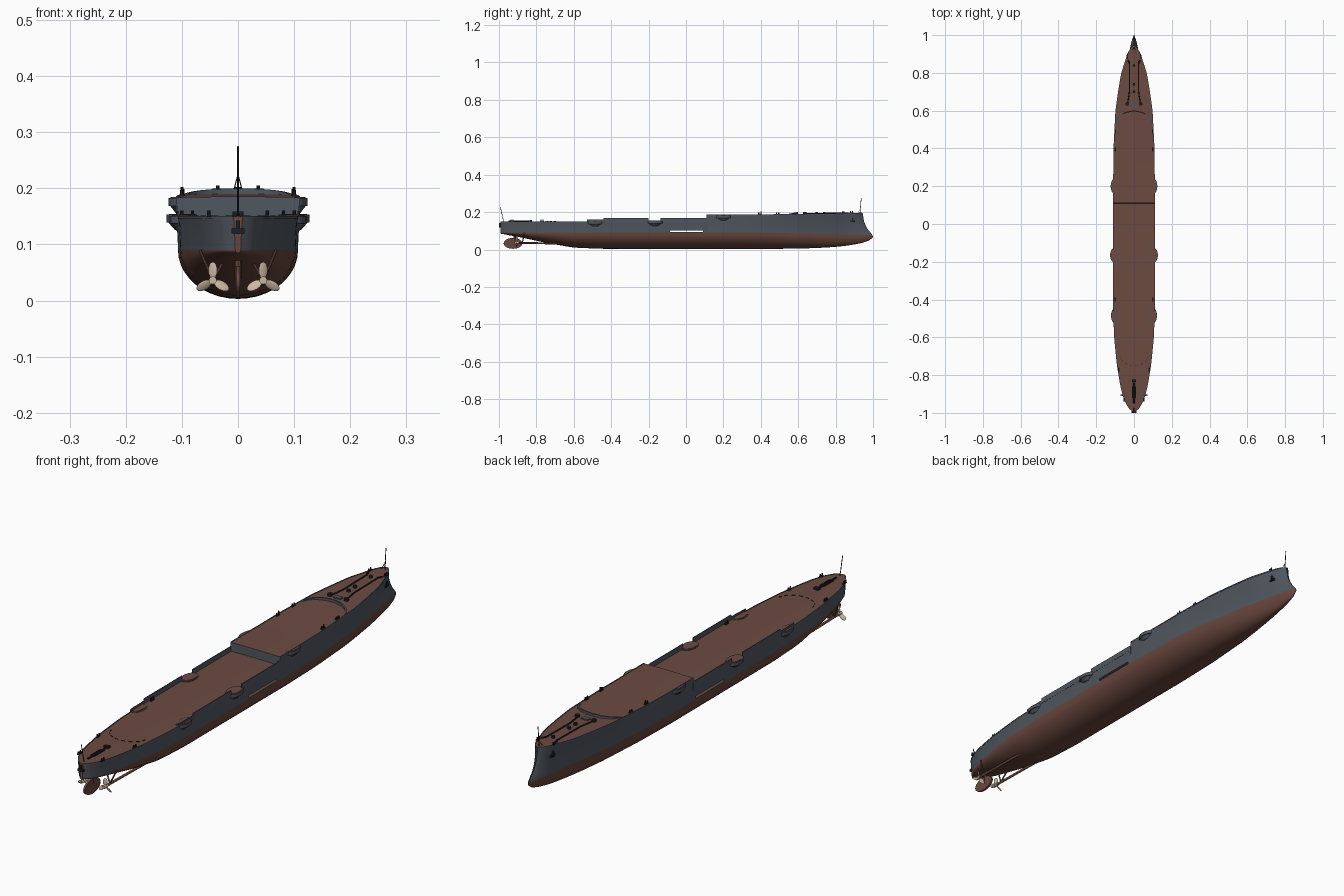
import bpy, bmesh, math
from mathutils import Vector, Matrix

cube = bpy.data.objects.get("Cube")
if cube:
    bpy.data.objects.remove(cube)


def material(name, r, g, b):
    m = bpy.data.materials.new(name)
    m.use_nodes = True
    m.diffuse_color = (r, g, b, 1)
    m.node_tree.nodes["Principled BSDF"].inputs["Base Color"].default_value = (r, g, b, 1)
    return m


GREY = material("hull grey", .08, .094, .115)
RED = material("bottom red", .14, .062, .046)
DECK = material("deck brown", .15, .07, .053)
BLACK = material("fitting black", .012, .014, .018)
TAN = material("propeller tan", .6, .47, .36)


def finish(name, bm, *mats):
    bmesh.ops.recalc_face_normals(bm, faces=bm.faces)
    mesh = bpy.data.meshes.new(name)
    bm.to_mesh(mesh)
    bm.free()
    ob = bpy.data.objects.new(name, mesh)
    bpy.context.collection.objects.link(ob)
    for m in mats:
        mesh.materials.append(m)
    bpy.ops.object.select_all(action='DESELECT')
    ob.select_set(True)
    bpy.context.view_layer.objects.active = ob
    bpy.ops.object.shade_smooth_by_angle(angle=math.radians(35))
    return ob


def lerp_table(table, x, col=1):
    for a, b in zip(table, table[1:]):
        if x <= b[0]:
            t = max(0, (x - a[0]) / (b[0] - a[0]))
            return a[col] + (b[col] - a[col]) * t
    return table[-1][col]


# Hull stations: position, keel height, waterline half-breadth, deck half-breadth
STATIONS = [(-.992, .085, .003, .006), (-.98, .083, .02, .024), (-.95, .077, .038, .043),
            (-.9, .068, .055, .062), (-.85, .058, .067, .073), (-.75, .036, .085, .09),
            (-.6, .01, .102, .105), (-.45, .004, .107, .11), (.2, .003, .107, .11),
            (.4, .003, .1, .108), (.6, .005, .08, .098), (.7, .008, .064, .084),
            (.8, .014, .046, .067), (.88, .023, .031, .048), (.94, .035, .02, .034),
            (.98, .048, .01, .019), (1, .066, .001, .003)]
STEM = [(.07, 1), (.085, .993), (.11, .968), (.15, .952), (.2, .944)]
STEP = .11


def station(y, col):
    # light smoothing of the piecewise table
    e = .02 if abs(y) < .9 else .004
    return sum(lerp_table(STATIONS, y + k * e, col) for k in (-1, 0, 1)) / 3


def deck_z(y):
    return .149 if y < STEP else .184 + .011 * max(0, (y - .3) / .7)


def water_z(y):
    return .09 - .012 * max(0, (y - .4) / .6)


def rake(y, z):
    return y + max(0, (y - .8) / .2) * (lerp_table(STEM, z) - 1)


def side_x(y, z):
    w, d, zw = station(y, 2), station(y, 3), water_z(y)
    f = max(0, (z - zw) / (deck_z(y) - zw))
    return w + (d - w) * f ** 1.4


UNDER, TOPSIDE = 10, 6


def section(y):
    k, w, zw, h = station(y, 1), station(y, 2), water_z(y), deck_z(y)
    pts = []
    for i in range(UNDER):
        a = i / UNDER * math.pi / 2
        pts.append((w * math.sin(a), zw - (zw - k) * math.cos(a)))
    heights = [zw, .094, .103] + [.103 + (h - .103) * i / 4 for i in range(1, 5)]
    pts += [(side_x(y, z), z) for z in heights]
    pts += [(station(y, 3) / 2, h + .001), (0, h + .0015)]
    return [Vector((x, rake(y, z), z)) for x, z in pts]


# Hull shell, decks, step bulkhead and the side slots
SLOT = (-.085, .09)
ys = sorted([-.992 + 1.992 * i / 90 for i in range(91)] + [-.985, -.975, .99, *SLOT, STEP - .0005, STEP])
bm = bmesh.new()
for side in (-1, 1):
    rows = [[bm.verts.new((p.x * side, p.y, p.z)) for p in section(y)] for y in ys]
    for j, (a, b) in enumerate(zip(rows, rows[1:])):
        for i in range(len(a) - 1):
            if i == UNDER + 1 and SLOT[0] <= ys[j] < SLOT[1]:
                continue
            f = bm.faces.new((a[i], a[i + 1], b[i + 1], b[i]))
            bulkhead = ys[j] < STEP <= ys[j + 1]
            f.material_index = 0 if i < UNDER else 1 if i < UNDER + TOPSIDE or bulkhead else 2
    bm.faces.new(rows[0])
bmesh.ops.remove_doubles(bm, verts=bm.verts, dist=.0001)
finish("hull", bm, RED, GREY, DECK)


def wall(name, pts, mat, thick=.003):
    """Upright wall along points of x, y, bottom, top."""
    bm = bmesh.new()
    rings = []
    for i, (x, y, lo, hi) in enumerate(pts):
        a, b = pts[max(0, i - 1)], pts[min(len(pts) - 1, i + 1)]
        n = Vector((a[1] - b[1], b[0] - a[0])).normalized() * thick / 2
        rings.append([bm.verts.new(c) for c in ((x - n.x, y - n.y, lo), (x + n.x, y + n.y, lo),
                                               (x + n.x, y + n.y, hi), (x - n.x, y - n.y, hi))])
    for a, b in zip(rings, rings[1:]):
        for i in range(4):
            bm.faces.new((a[i], a[i - 1], b[i - 1], b[i]))
    bm.faces.new(rings[0])
    bm.faces.new(rings[-1])
    return finish(name, bm, mat)


def edge_wall(name, y0, y1, rise, n=12):
    for side, label in ((1, "left"), (-1, "right")):
        pts = []
        for i in range(n + 1):
            y = y0 + (y1 - y0) * i / n
            h = deck_z(y)
            pts.append((side * (station(y, 3) - .001), rake(y, h), h - .003, h + rise))
        wall(f"{label}_{name}", pts, GREY)


edge_wall("aft_deck_edge", -.99, -.53, .002, 40)
edge_wall("fore_deck_edge", STEP, .995, .002, 40)
edge_wall("low_bulwark", -.53, -.44, .011)
edge_wall("aft_bulwark", -.44, -.2, .02)
edge_wall("gun_bay_edge", -.2, -.135, .004)
edge_wall("midship_bulwark", -.135, STEP, .02)

# Breakwater on the foredeck and the dashed ring on the aft deck
arc = [math.pi * i / 32 for i in range(33)]
wall("breakwater", [(.094 * math.cos(a), .535 + .062 * math.sin(a), .182, .188 + .012 * math.sin(a))
                    for a in arc], GREY, .006)
for i in range(1, 32, 4):
    wall("deck_ring_segment", [(.075 * math.cos(a), -.69 - .06 * math.sin(a), .149, .152)
                               for a in arc[i:i + 3]], BLACK, .002)


def solid(name, mat, loc, scale, r2=1, seg=16, rot=None):
    """Cylinder or cone, scaled to half sizes."""
    bm = bmesh.new()
    bmesh.ops.create_cone(bm, cap_ends=True, segments=seg, radius1=r2, radius2=1, depth=2)
    m = Matrix.Translation(loc) @ (rot or Matrix()) @ Matrix.Diagonal((*scale, 1))
    bmesh.ops.transform(bm, matrix=m, verts=bm.verts)
    return finish(name, bm, mat)


def rod(name, mat, a, b, r, seg=8):
    a, b = Vector(a), Vector(b)
    rot = (b - a).to_track_quat('Z', 'Y').to_matrix().to_4x4()
    return solid(name, mat, (a + b) / 2, (r, r, (b - a).length / 2), seg=seg, rot=rot)


def box(name, mat, loc, size):
    bm = bmesh.new()
    bmesh.ops.create_cube(bm, size=1)
    bmesh.ops.transform(bm, matrix=Matrix.Translation(loc) @ Matrix.Diagonal((*size, 1)), verts=bm.verts)
    return finish(name, bm, mat)


def bollard(x, y):
    z = deck_z(y)
    box("bollard_base", BLACK, (x, y, z + .002), (.007, .02, .004))
    for dy in (-.006, .006):
        solid("bollard_post", BLACK, (x, y + dy, z + .006), (.003, .003, .006), seg=8)


for s in (-1, 1):
    # Gun sponsons
    for y, top, reach in ((.2, .183, .014), (-.165, .153, .017), (-.485, .151, .013)):
        x = s * (station(y, 3) - .01)
        solid("sponson", GREY, (x, y, top - .007), (reach + .01, .042, .007))
        solid("sponson_base", GREY, (x, y, top - .02), (reach + .008, .038, .007), r2=.5)
        solid("sponson_floor", DECK, (x, y, top + .0005), (reach + .006, .037, .001))

    # Mooring posts
    for x, y in ((.1, .395), (.1, -.4), (.081, -.77), (.052, -.93), (.098, .49), (.036, .885)):
        bollard(s * x, y)
    rod("side_post", BLACK, (s * .1, .4, .184), (s * .1, .4, .202), .0025)

    # Anchor gear on the foredeck
    rod("anchor_chain", BLACK, (s * .024, .85, .195), (s * .024, .7, .193), .003)
    rod("chain_run", BLACK, (s * .024, .7, .193), (s * .035, .63, .192), .003)
    solid("capstan", BLACK, (s * .036, .635, .194), (.009, .009, .006))
    rod("cable_guide", BLACK, (s * .024, .85, .195), (s * .032, .868, .195), .004)

    # Bow anchors
    x = side_x(.92, .155)
    ya = rake(.92, .155)
    box("bow_anchor_shank", BLACK, (s * x, ya, .158), (.012, .008, .022))
    box("bow_anchor_arms", BLACK, (s * (x - .001), ya, .151), (.012, .024, .008))

    # Shafts, struts and three-bladed propellers
    hub = Vector((s * .045, -.905, .036))
    rod("propeller_shaft", RED, hub, (s * .045, -.58, .03), .005, 12)
    for x, z in ((.068, .09), (.02, .08)):
        rod("shaft_strut", RED, hub + Vector((0, .03, 0)), (s * x, -.865, z), .003)
    rod("propeller_hub", TAN, hub + Vector((0, -.012, 0)), hub + Vector((0, .01, 0)), .007, 12)
    for k in range(3):
        bm = bmesh.new()
        bmesh.ops.create_uvsphere(bm, u_segments=12, v_segments=8, radius=1)
        m = (Matrix.Translation(hub) @ Matrix.Rotation(k * math.tau / 3, 4, 'Y')
             @ Matrix.Translation((0, 0, .018)) @ Matrix.Rotation(s * .5, 4, 'Z')
             @ Matrix.Diagonal((.009, .002, .015, 1)))
        bmesh.ops.transform(bm, matrix=m, verts=bm.verts)
        finish("propeller_blade", bm, TAN)

# Rudder
solid("rudder", RED, (0, -.925, .033), (.05, .029, .004), seg=24,
      rot=Matrix.Rotation(math.pi / 2, 4, 'Z') @ Matrix.Rotation(math.pi / 2, 4, 'X'))
rod("rudder_stock", RED, (0, -.915, .04), (0, -.915, .09), .006)

# Centreline deck gear
for y in (.7, .74, .84):
    solid("deck_capstan", BLACK, (0, y, deck_z(y) + .005), (.007, .007, .005))
box("windlass", GREY, (0, .635, .192), (.03, .018, .006))
box("stern_winch", BLACK, (0, -.83, .154), (.02, .014, .01))
rod("stern_chain", BLACK, (0, -.84, .152), (0, -.95, .152), .004)
for x in (-.008, .008):
    rod("stern_rail", BLACK, (x, -.86, .153), (x, -.92, .153), .002)
    rod("bow_staff_stay", BLACK, (x, .92, .195), (0, .935, .225), .001)
box("stern_anchor_shank", BLACK, (0, -.994, .131), (.008, .012, .024))
box("stern_anchor_arms", BLACK, (0, -.994, .124), (.024, .012, .009))

# Flagstaffs
rod("bow_staff", BLACK, (0, .93, .194), (0, .937, .275), .0015)
rod("stern_staff", BLACK, (0, -.975, .149), (0, -.992, .225), .0015)
